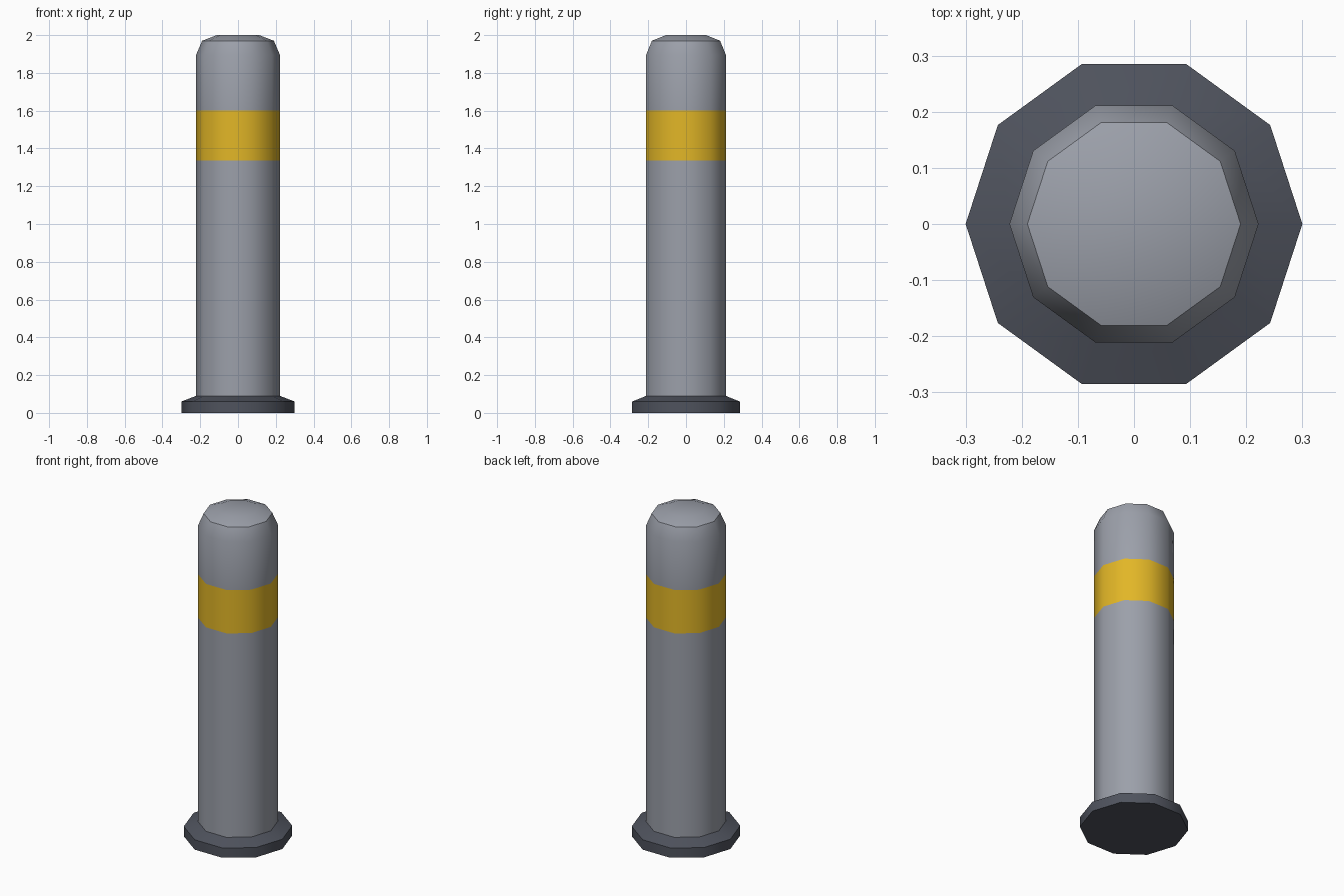
import bpy, bmesh, math

if "Cube" in bpy.data.objects:
    bpy.data.objects.remove(bpy.data.objects["Cube"])

SIDES = 10


def material(name, rgb):
    m = bpy.data.materials.new(name)
    m.diffuse_color = (*rgb, 1.0)
    m.use_nodes = True
    m.node_tree.nodes["Principled BSDF"].inputs["Base Color"].default_value = m.diffuse_color
    return m


grey = material("light grey", (0.33, 0.35, 0.40))
yellow = material("warning yellow", (0.76, 0.47, 0.02))
dark = material("dark grey", (0.078, 0.086, 0.11))


def lathe(name, profile, mats, cap_top=True, cap_bottom=True):
    """Revolve (radius, height, material slot of the strip above) rings."""
    bm = bmesh.new()
    rings = []
    for r, z, _ in profile:
        rings.append([bm.verts.new((r * math.cos(2 * math.pi * i / SIDES),
                                    r * math.sin(2 * math.pi * i / SIDES), z))
                      for i in range(SIDES)])
    for k in range(len(rings) - 1):
        a, b = rings[k], rings[k + 1]
        for i in range(SIDES):
            j = (i + 1) % SIDES
            bm.faces.new((a[i], a[j], b[j], b[i])).material_index = profile[k][2]
    if cap_bottom:
        bm.faces.new(rings[0][::-1])
    if cap_top:
        bm.faces.new(rings[-1])
    mesh = bpy.data.meshes.new(name)
    bm.to_mesh(mesh)
    bm.free()
    for m in mats:
        mesh.materials.append(m)
    ob = bpy.data.objects.new(name, mesh)
    bpy.context.collection.objects.link(ob)
    bpy.ops.object.select_all(action='DESELECT')
    ob.select_set(True)
    bpy.context.view_layer.objects.active = ob
    bpy.ops.object.shade_smooth_by_angle(angle=math.radians(40))
    return ob


# Wide foot with a sloped upper rim
lathe("base_flange", [(0.30, 0.0, 0), (0.30, 0.06, 0), (0.222, 0.09, 0)],
      [dark], cap_top=False)

# Post with a painted band, tapered shoulder and shallow domed cap
lathe("post", [(0.222, 0.09, 0), (0.222, 1.335, 1), (0.222, 1.60, 0),
               (0.222, 1.895, 0), (0.19, 1.97, 0), (0.112, 2.0, 0)],
      [grey, yellow], cap_bottom=False)
